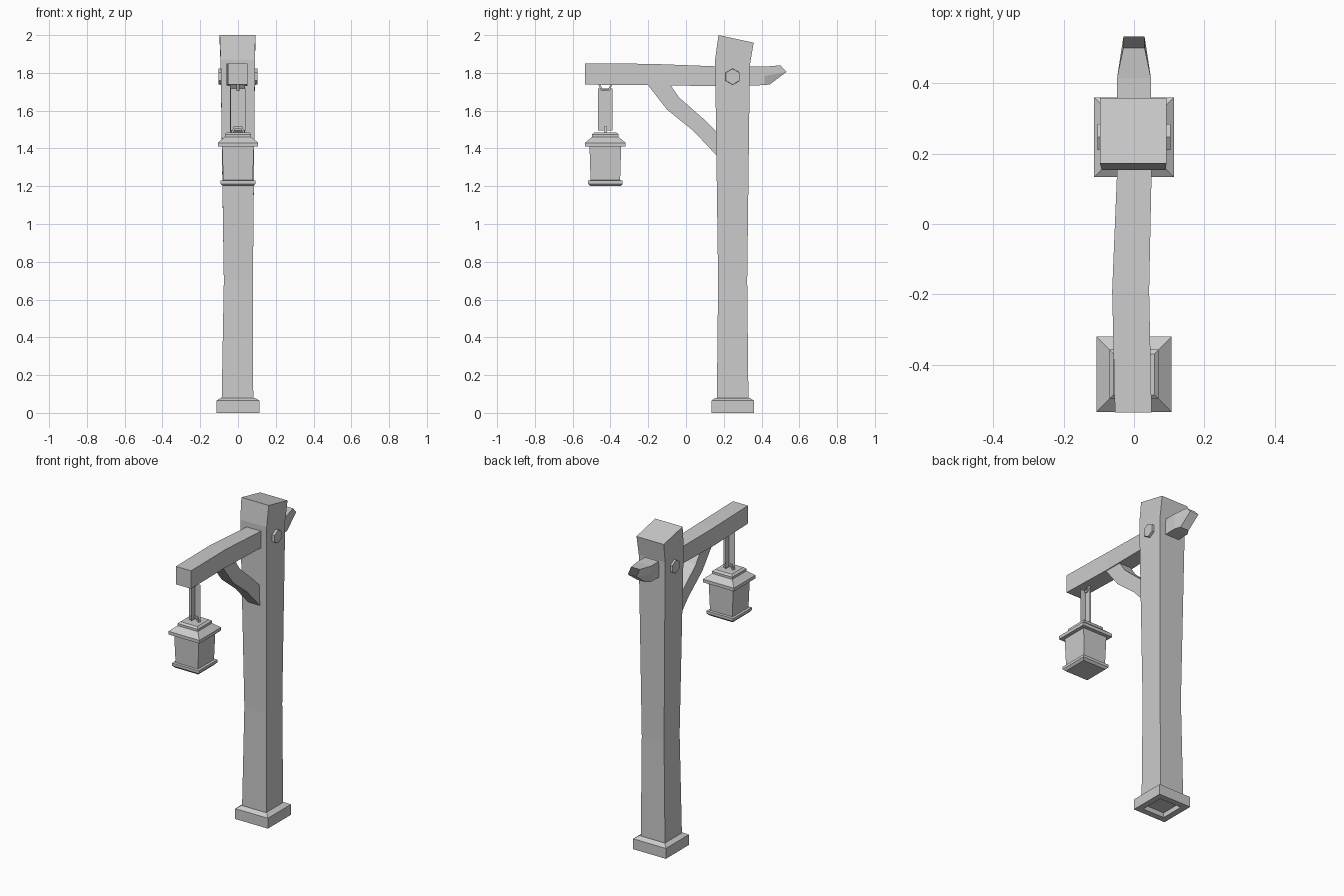
import bpy, bmesh, math
from mathutils import Matrix, Vector

if "Cube" in bpy.data.objects:
    bpy.data.objects.remove(bpy.data.objects["Cube"])


def finish(name, bm):
    bmesh.ops.recalc_face_normals(bm, faces=bm.faces)
    me = bpy.data.meshes.new(name)
    bm.to_mesh(me)
    bm.free()
    ob = bpy.data.objects.new(name, me)
    bpy.context.collection.objects.link(ob)
    return ob


def loft(name, rings, caps=True, closed=False):
    """Skin a list of vertex rings; cap the ends or close into a loop."""
    bm = bmesh.new()
    vs = [[bm.verts.new(p) for p in r] for r in rings]
    n = len(rings[0])
    pairs = list(zip(vs, vs[1:])) + ([(vs[-1], vs[0])] if closed else [])
    for a, b in pairs:
        for i in range(n):
            j = (i + 1) % n
            bm.faces.new((a[i], a[j], b[j], b[i]))
    if caps and not closed:
        bm.faces.new(vs[0])
        bm.faces.new(vs[-1])
    return finish(name, bm)


def level(x0, x1, y0, y1, zf, zb=None):
    """Horizontal rectangle; front and back heights may differ."""
    zb = zf if zb is None else zb
    return [(x0, y0, zf), (x1, y0, zf), (x1, y1, zb), (x0, y1, zb)]


def square(h, z, y):
    return level(-h, h, y - h, y + h, z)


POST_Y, LAMP_Y = 0.247, -0.427

# Slightly warped post with a slanted top
loft("post", [
    level(-.087, .081, .163, .331, .03),
    level(-.075, .079, .170, .324, .70),
    level(-.092, .090, .154, .338, 1.87, 1.84),
    level(-.097, .092, .172, .358, 2.0, 1.96)])

# Stone base collar, open underneath
loft("base", [square(h, z, POST_Y) for h, z in
              [(.075, 0), (.113, 0), (.113, .065), (.09, .08), (.075, .08)]], closed=True)

# Crossbeam: (x0, x1, z0, z1, y bottom, y top)
beam = [(-.054, .050, 1.738, 1.85, -.535, -.535),
        (-.062, .043, 1.735, 1.848, -.19, -.19),
        (-.048, .050, 1.73, 1.835, .15, .15),
        (-.048, .048, 1.735, 1.833, .415, .415),
        (-.030, .030, 1.74, 1.84, .445, .50)]
rings = []
for x0, x1, z0, z1, yb, yt in beam:
    ym, zm = (yb + yt) / 2, (z0 + z1) / 2
    if yt != yb:
        ym, zm = .532, 1.805
    rings.append([(x0, yb, z0), (x1, yb, z0), (x1, ym, zm),
                  (x1, yt, z1), (x0, yt, z1), (x0, ym, zm)])
beam_ob = loft("crossbeam", rings)

# Curved brace between beam and post: (lower y, z), (upper y, z)
brace = [((-.205, 1.74), (-.085, 1.74)), ((-.10, 1.605), (-.037, 1.67)),
         ((.037, 1.495), (.10, 1.55)), ((.165, 1.36), (.165, 1.485))]
loft("brace", [[(-.043, *a), (.038, *a), (.038, *b), (-.043, *b)] for a, b in brace])

# Hexagonal bolt heads either side of the post
for side, label in ((1, "right"), (-1, "left")):
    loft("bolt_" + label, [
        [(side * x, POST_Y + r * math.sin(k * math.pi / 3),
          1.78 + r * math.cos(k * math.pi / 3)) for k in range(6)]
        for x, r in ((.08, .044), (.104, .042))])

# Lantern: tray, tapered body, roof and cap
for name, profile in {
    "lantern_tray": [(.080, 1.20), (.092, 1.213), (.092, 1.23), (.078, 1.232)],
    "lantern_body": [(.078, 1.225), (.084, 1.415)],
    "lantern_roof": [(.107, 1.41), (.107, 1.43), (.064, 1.466)],
    "lantern_cap": [(.070, 1.46), (.070, 1.475), (.058, 1.485)],
}.items():
    loft(name, [square(h, z, LAMP_Y) for h, z in profile])


# Bent-strap hooks at each end of the chain
def hook(name, z, flip, turn):
    path = [(-.037, -.003), (-.022, .032), (.022, .032), (.037, -.003)]
    inner = [(-.026, -.003), (-.016, .02), (.016, .02), (.026, -.003)]
    rot = Matrix.Rotation(turn, 3, 'Z')
    rings = []
    for a, b in zip(path, inner):
        ring = [(a[0], -.008, a[1]), (a[0], .008, a[1]),
                (b[0], .008, b[1]), (b[0], -.008, b[1])]
        rings.append([rot @ Vector((x, y, flip * h)) + Vector((0, LAMP_Y, z))
                      for x, y, h in ring])
    loft(name, rings)


hook("lower_hook", 1.485, 1, 0)
hook("upper_hook", 1.735, -1, math.pi / 2)

# Chain as two crossed flat strips
bm = bmesh.new()
for dx, dy in ((.039, 0), (0, .039)):
    bm.faces.new([bm.verts.new((s * dx, LAMP_Y + s * dy, z))
                  for s, z in ((-1, 1.495), (1, 1.495), (1, 1.718), (-1, 1.718))])
finish("chain", bm)
